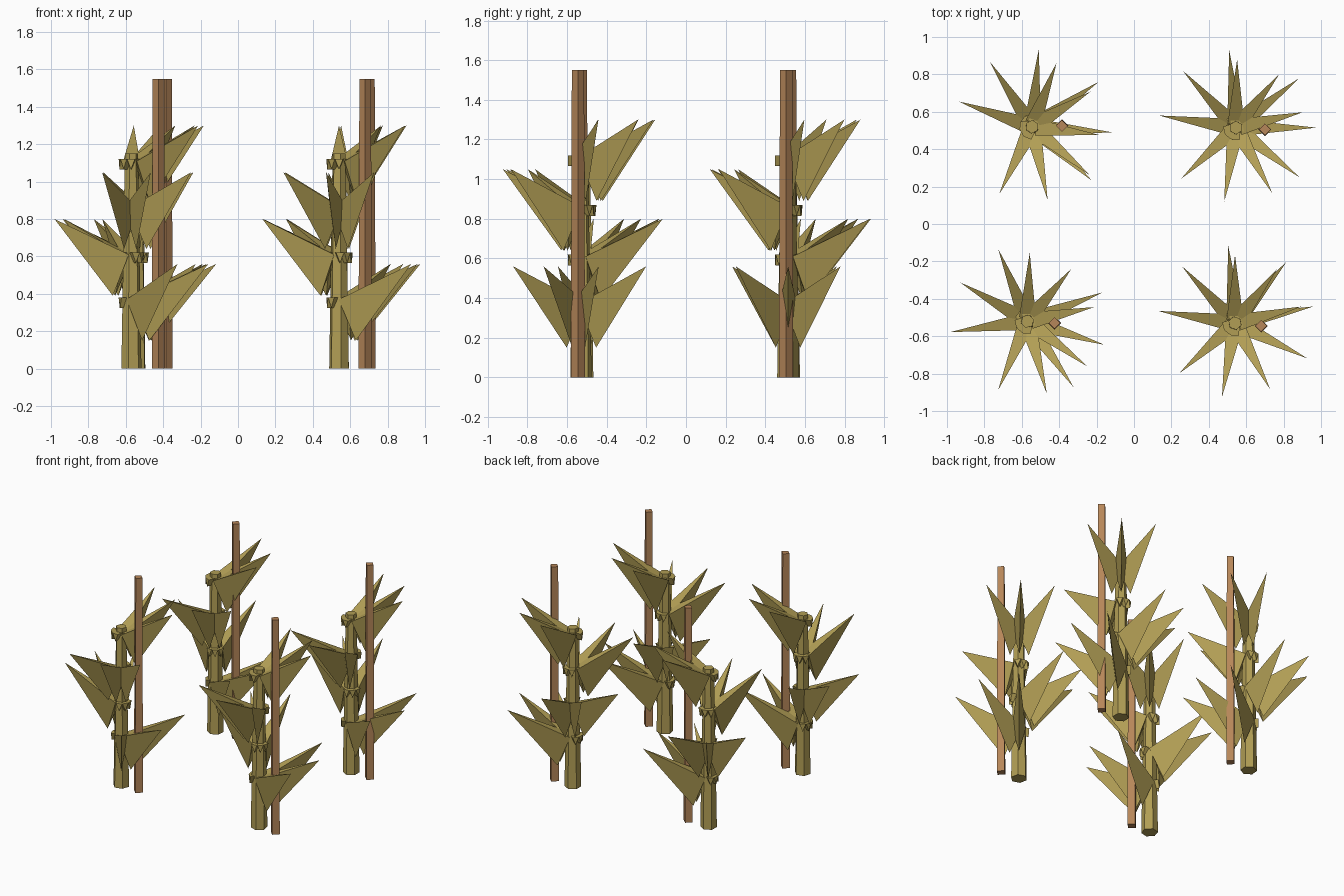
import bpy, bmesh, math
from mathutils import Matrix, Vector

cube = bpy.data.objects.get("Cube")
if cube:
    bpy.data.objects.remove(cube, do_unlink=True)


def make_material(name, color):
    m = bpy.data.materials.new(name)
    m.use_nodes = True
    m.diffuse_color = color
    m.node_tree.nodes["Principled BSDF"].inputs["Base Color"].default_value = color
    return m


olive = make_material("olive leaf", (0.44, 0.34, 0.09, 1))
wood = make_material("stake wood", (0.47, 0.24, 0.10, 1))


def finish(bm, name, mat):
    bmesh.ops.recalc_face_normals(bm, faces=bm.faces[:])
    mesh = bpy.data.meshes.new(name)
    bm.to_mesh(mesh)
    bm.free()
    mesh.materials.append(mat)
    ob = bpy.data.objects.new(name, mesh)
    bpy.context.collection.objects.link(ob)


def post(name, x, y, sides, r_low, r_top, height, turn, mat):
    bm = bmesh.new()
    place = Matrix.Translation((x, y, height / 2)) @ Matrix.Rotation(turn, 4, "Z")
    bmesh.ops.create_cone(bm, cap_ends=True, segments=sides, radius1=r_low,
                          radius2=r_top, depth=height, matrix=place)
    finish(bm, name, mat)


def add_hull(bm, points, place):
    verts = [bm.verts.new(place @ Vector(p)) for p in points]
    bmesh.ops.convex_hull(bm, input=verts)


def leaf(bm, place, reach):
    # deep keeled blade: flat top rising to the tip, keel corner hanging below
    add_hull(bm, [(0.02, -0.045, 0.01), (0.02, 0.045, 0.01),
                  (0.10, 0, -0.21), (reach, 0, 0.20)], place)
    # short triangular leaf stem that passes through the stalk
    add_hull(bm, [(r, s * w, z) for r, k in ((-0.065, 0.7), (0.05, 1))
                  for s, w, z in ((-1, 0.03 * k, 0.02), (1, 0.03 * k, 0.02), (1, 0, -0.035))],
             place)


# tier heights and leaf reach, shared by every plant
TIERS = [(0.36, 0.43), (0.60, 0.415), (0.85, 0.40), (1.10, 0.365)]
SPREAD = 38

# stalk position, stake position, middle leaf heading of each tier
PLANTS = {
    "front_right": ((-0.57, -0.52), (-0.425, -0.53), (-17, 150, -75, 50)),
    "back_right": ((-0.545, 0.52), (-0.385, 0.525), (-4, 123, -78, 31)),
    "front_left": ((0.54, -0.53), (0.68, -0.545), (12, 133, -100, 52)),
    "back_left": ((0.545, 0.515), (0.70, 0.505), (0, 133, -99, 51)),
}

for name, ((x, y), stake, headings) in PLANTS.items():
    post(name + "_stalk", x, y, 6, 0.055, 0.036, 1.15, math.radians(headings[0]), olive)
    post(name + "_stake", *stake, 4, 0.036, 0.031, 1.55, 0, wood)
    bm = bmesh.new()
    for (z, reach), heading in zip(TIERS, headings):
        for k in (-1, 0, 1):
            turn = math.radians(heading + k * SPREAD)
            leaf(bm, Matrix.Translation((x, y, z)) @ Matrix.Rotation(turn, 4, "Z"), reach)
    finish(bm, name + "_leaves", olive)
